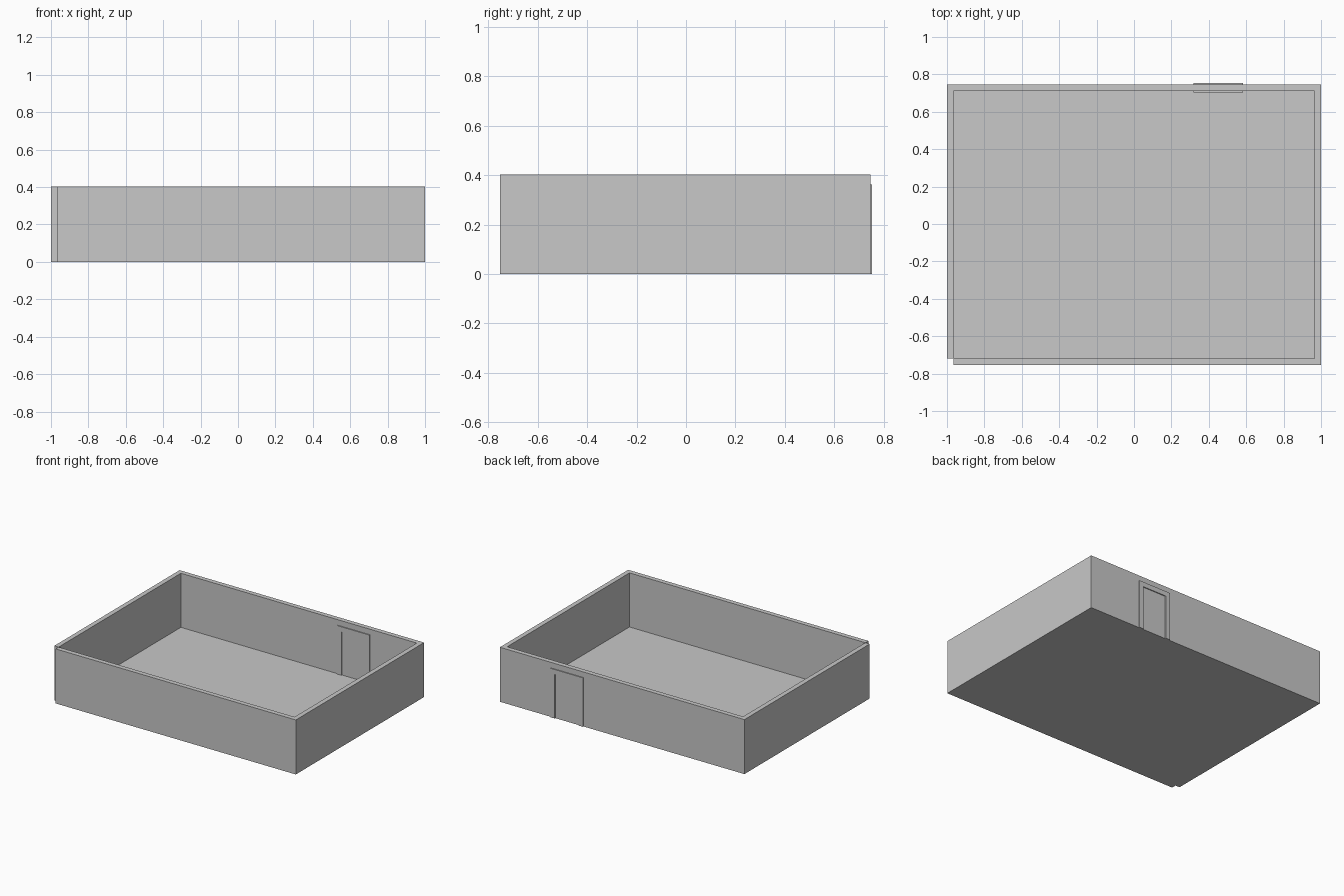
import bpy
import bmesh
from mathutils import Matrix

cube = bpy.data.objects.get("Cube")
if cube:
    bpy.data.objects.remove(cube, do_unlink=True)

HEIGHT, WALL = 0.403, 0.035
X, FRONT, BACK = 1.0, -0.753, 0.746
FLOOR = 0.003

grey = bpy.data.materials.new("light grey")
grey.use_nodes = True
grey.diffuse_color = (0.58, 0.58, 0.58, 1)
grey.node_tree.nodes["Principled BSDF"].inputs["Base Color"].default_value = grey.diffuse_color


def finish(name, bm):
    bmesh.ops.recalc_face_normals(bm, faces=bm.faces)
    mesh = bpy.data.meshes.new(name)
    bm.to_mesh(mesh)
    bm.free()
    mesh.materials.append(grey)
    obj = bpy.data.objects.new(name, mesh)
    bpy.context.collection.objects.link(obj)
    return obj


def raise_up(bm, height):
    """Extrude every flat face upward into a solid."""
    made = bmesh.ops.extrude_face_region(bm, geom=bm.faces[:])
    verts = [v for v in made["geom"] if isinstance(v, bmesh.types.BMVert)]
    bmesh.ops.translate(bm, verts=verts, vec=(0, 0, height))


# Thin floor, stopping at the inside of the front wall
bm = bmesh.new()
corners = [(-X, FRONT + WALL), (X, FRONT + WALL), (X, BACK), (-X, BACK)]
bm.faces.new([bm.verts.new((x, y, 0)) for x, y in corners])
raise_up(bm, FLOOR)
finish("floor", bm)

# Four walls as one mitred strip, with an open notch at the front corner
xi, fi, bi = X - WALL, FRONT + WALL, BACK - WALL
outer = [(-xi, FRONT), (X, FRONT), (X, BACK), (-X, BACK), (-X, fi)]
inner = [(-xi, fi), (xi, fi), (xi, bi), (-xi, bi), (-xi, fi)]
bm = bmesh.new()
pairs = [[bm.verts.new((x, y, 0)) for x, y in pair] for pair in zip(outer, inner)]
for (o1, i1), (o2, i2) in zip(pairs, pairs[1:]):
    bm.faces.new((o1, o2, i2, i1))
raise_up(bm, HEIGHT)
finish("walls", bm)

# Door frame: an arch-shaped profile standing proud of both wall faces
left, right, top, trim = 0.317, 0.583, 0.362, 0.036
proud = 0.007
outer = [(left, 0), (left, top), (right, top), (right, 0)]
inner = [(left + trim, 0), (left + trim, top - trim),
         (right - trim, top - trim), (right - trim, 0)]
bm = bmesh.new()
pairs = [[bm.verts.new((x, z, 0)) for x, z in pair] for pair in zip(outer, inner)]
for (o1, i1), (o2, i2) in zip(pairs, pairs[1:]):
    bm.faces.new((o1, o2, i2, i1))
raise_up(bm, WALL + 2 * proud)
# Stand the profile upright
bmesh.ops.rotate(bm, verts=bm.verts, matrix=Matrix.Rotation(1.5707963, 3, "X"))
bmesh.ops.translate(bm, verts=bm.verts, vec=(0, BACK + proud, 0))
finish("door_frame", bm)
